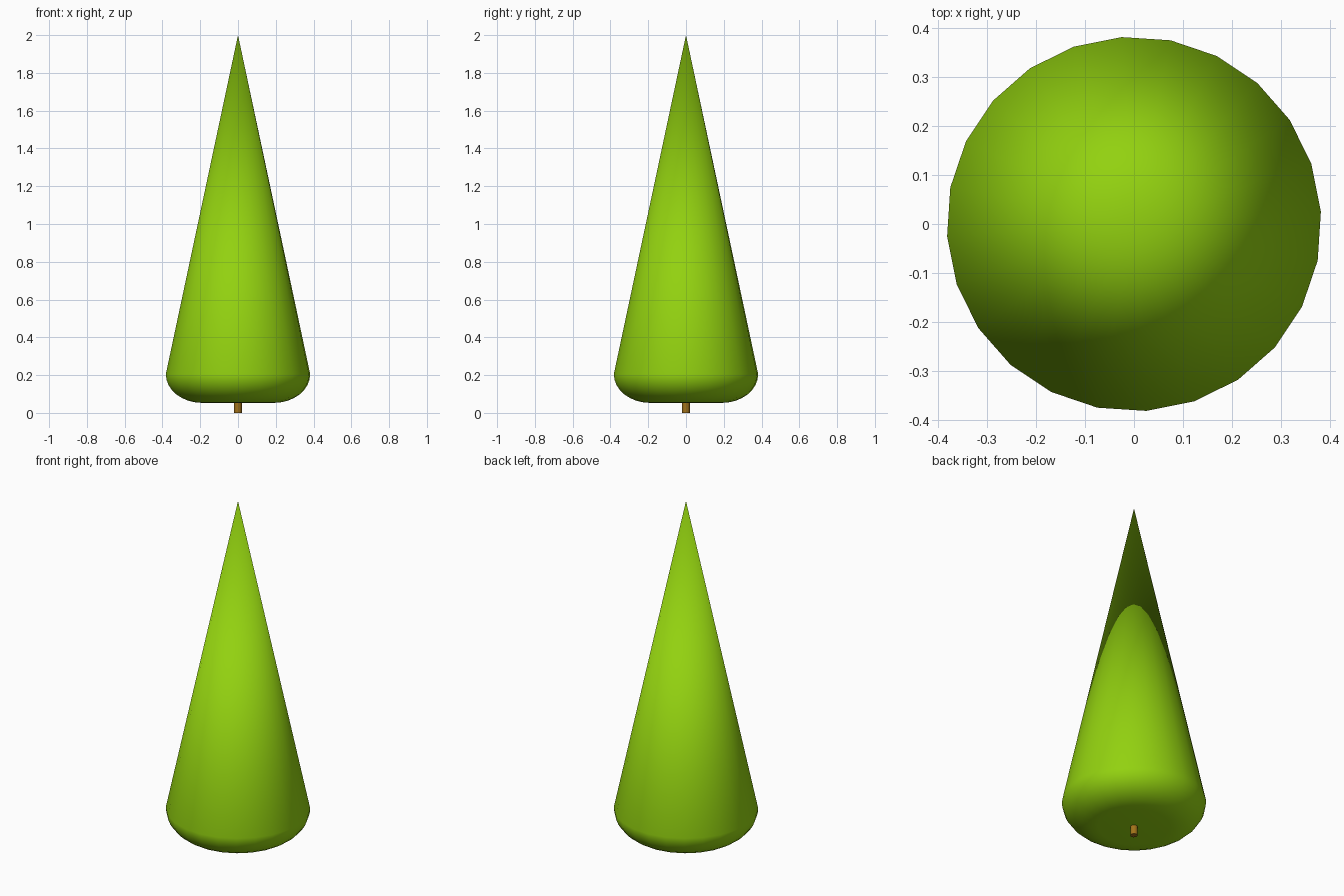
import bpy, bmesh, math

if "Cube" in bpy.data.objects:
    bpy.data.objects.remove(bpy.data.objects["Cube"])


def material(name, color):
    m = bpy.data.materials.new(name)
    m.diffuse_color = (*color, 1)
    m.use_nodes = True
    m.node_tree.nodes["Principled BSDF"].inputs["Base Color"].default_value = m.diffuse_color
    return m


def lathe(name, profile, sides, offset, mat, smooth_angle):
    """Revolve (radius, z) points about z; radius 0 collapses to a pole."""
    bm = bmesh.new()
    rings = []
    for r, z in profile:
        if r == 0:
            rings.append([bm.verts.new((0, 0, z))] * sides)
        else:
            rings.append([bm.verts.new((r * math.cos(offset + math.tau * i / sides),
                                        r * math.sin(offset + math.tau * i / sides), z))
                          for i in range(sides)])
    for a, b in zip(rings, rings[1:]):
        for i in range(sides):
            j = (i + 1) % sides
            bm.faces.new(list(dict.fromkeys((a[i], a[j], b[j], b[i]))))
    bmesh.ops.recalc_face_normals(bm, faces=bm.faces)
    me = bpy.data.meshes.new(name)
    bm.to_mesh(me)
    bm.free()
    ob = bpy.data.objects.new(name, me)
    bpy.context.collection.objects.link(ob)
    me.materials.append(mat)
    bpy.ops.object.select_all(action='DESELECT')
    ob.select_set(True)
    bpy.context.view_layer.objects.active = ob
    bpy.ops.object.shade_smooth_by_angle(angle=math.radians(smooth_angle))
    return ob


# Foliage: flat underside, rounded lower rim, straight cone to the tip
rim = [(0.19 + 0.193 * math.sin(t), 0.205 - 0.152 * math.cos(t))
       for t in (math.pi / 2 * i / 8 for i in range(9))]
lathe("foliage", [(0, 0.053)] + rim + [(0, 2.0)], 24, math.radians(3.75),
      material("leaf_green", (0.29, 0.64, 0.005)), 80)

# Trunk: short stub under the foliage
lathe("trunk", [(0, 0), (0.02, 0), (0.02, 0.06), (0, 0.06)], 12, 0,
      material("bark", (0.36, 0.17, 0.01)), 40)
